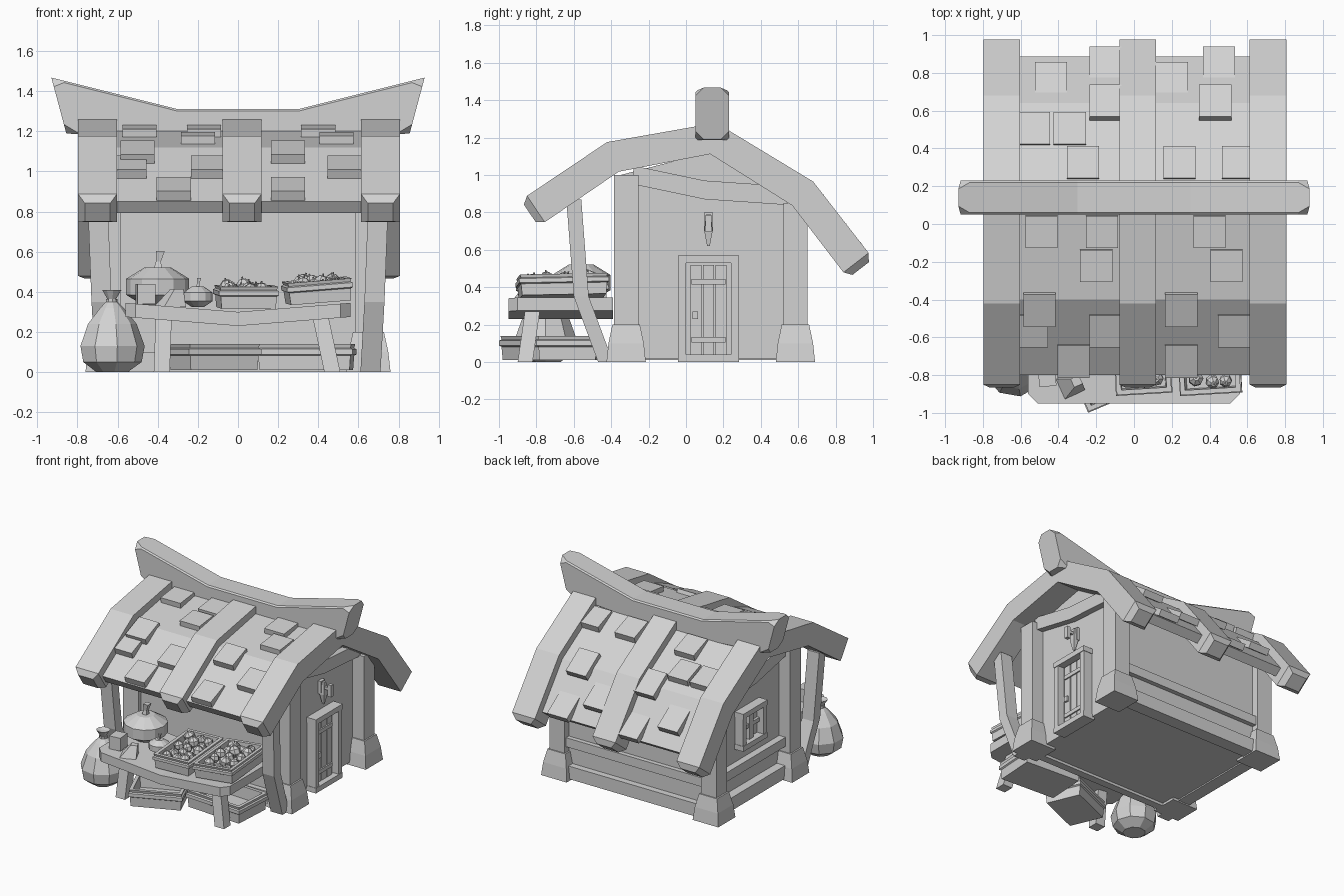
import bpy, bmesh, math, random
from mathutils import Vector

cube = bpy.data.objects.get("Cube")
if cube:
    bpy.data.objects.remove(cube, do_unlink=True)
random.seed(4)

grey = bpy.data.materials.new("plain_grey")
grey.use_nodes = True
tone = (.65, .65, .65, 1)
grey.diffuse_color = tone
grey.node_tree.nodes["Principled BSDF"].inputs["Base Color"].default_value = tone

ORIGIN = (0, 0, 0)
SIDES = (-1, 1)
CORNERS = ((-.5, -.5), (.5, -.5), (.5, .5), (-.5, .5))


def loft(name, sections, location=ORIGIN, rotation=ORIGIN):
    """Skin matching point loops and cap both ends."""
    bm = bmesh.new()
    loops = [[bm.verts.new(point) for point in section] for section in sections]
    for lower, upper in zip(loops, loops[1:]):
        for i in range(len(lower)):
            bm.faces.new((lower[i - 1], lower[i], upper[i], upper[i - 1]))
    bm.faces.new(loops[0])
    bm.faces.new(loops[-1])
    bmesh.ops.recalc_face_normals(bm, faces=bm.faces)
    mesh = bpy.data.meshes.new(name)
    bm.to_mesh(mesh)
    bm.free()
    mesh.materials.append(grey)
    part = bpy.data.objects.new(name, mesh)
    part.location, part.rotation_euler = location, rotation
    bpy.context.collection.objects.link(part)
    return part


def beam(name, path, width, depth, axis="z", taper=None, location=ORIGIN, rotation=ORIGIN):
    """Rectangular bar whose sections stay square to one axis."""
    u, v = [i for i, letter in enumerate("xyz") if letter != axis]
    sections = []
    for centre, scale in zip(path, taper or [1] * len(path)):
        section = []
        for a, b in CORNERS:
            point = list(centre)
            point[u] += a * width * scale
            point[v] += b * depth * scale
            section.append(point)
        sections.append(section)
    return loft(name, sections, location, rotation)


def box(name, centre, size, rotation=ORIGIN):
    width, depth, height = size
    ends = [(0, 0, side * height / 2) for side in SIDES]
    return beam(name, ends, width, depth, location=centre, rotation=rotation)


def lathe(name, profile, sides, location=ORIGIN, rotation=ORIGIN):
    angles = [math.tau * i / sides for i in range(sides)]
    return loft(name, [[(r * math.cos(a), r * math.sin(a), z) for a in angles] for r, z in profile],
                location, rotation)


def ball(name, radius, height, sides, location, rotation=ORIGIN):
    """Faceted globe standing on its location."""
    turns = [math.pi * (i + .5) / 4 for i in range(4)]
    profile = [(radius * math.sin(t), height * (1 - math.cos(t)) / 2) for t in turns]
    return lathe(name, profile, sides, location, rotation)


def frame(name, x, y, z, width, height, bar, depth):
    """Four bars standing on a side wall."""
    for side in SIDES:
        box(name + "_jamb", (x, y + side * width / 2, z), (depth, bar, height + bar))
        box(name + "_rail", (x, y, z + side * height / 2), (depth * 1.1, width + bar * 1.2, bar))


# House body
gable = [(-.35, .02), (.6, .02), (.6, .82), (.15, 1.13), (-.35, 1)]
loft("house_walls", [[(side * .62, y, z) for y, z in gable] for side in SIDES])

# Corner posts, stone feet and gable bands
for side in SIDES:
    x = side * .65
    for y, top in ((-.32, 1), (.585, .85)):
        beam("corner_post", [(x, y, .1), (x, y, top)], .13, .13)
        beam("post_foot", [(x, y, 0), (x, y, .1), (x, y, .2)], .22, .21, taper=(1, .9, .7))
    beam("gable_band", [(x, -.28, 1), (x, .1, .92), (x, .54, .89)], .05, .1, "y")

# Sills and rails along the walls
for z, depth in ((.06, .1), (.28, .07)):
    box("back_beam", (0, .6, z), (1.2, depth, depth))
    box("side_beam", (-.64, .13, z), (depth, .9, depth))
box("front_sill", (0, -.36, .05), (1.2, .06, .1))

# Roof profile, from front eave over the ridge to back eave
roof = [Vector((0, y, z)) for y, z in ((-.8, .85), (-.4, 1.12), (.15, 1.22), (.64, .92), (.88, .61))]


def roof_slab(name, x, width, above, below, front, back, tips):
    """Strip of roof that follows the profile, with narrowed tips."""
    first, last = (roof[0] - roof[1]).normalized(), (roof[-1] - roof[-2]).normalized()
    path = [roof[0] + first * (front + .04), roof[0] + first * front, *roof[1:-1],
            roof[-1] + last * back, roof[-1] + last * (back + .04)]
    sections = []
    for i, point in enumerate(path):
        along = path[min(i + 1, len(path) - 1)] - path[max(i - 1, 0)]
        normal = Vector((0, -along.z, along.y)).normalized()
        squeeze = tips if point in (path[0], path[-1]) else 1
        middle, half = (above - below) / 2, (above + below) / 2 * squeeze
        sections.append([Vector((x + a * width * squeeze, 0, 0)) + point + normal * (middle + b * half * 2)
                         for a, b in CORNERS])
    loft(name, sections)


roof_slab("roof_sheet", 0, 1.3, 0, .07, -.04, -.03, 1)
for x in (-.7, .02, .71):
    roof_slab("roof_rib", x, .195, .06, .11, .02, .08, .65)

# Raised tiles, listed by row, each lifting at its lower edge
rows = {.84: (-.15, .45), .76: (-.44, .2), .64: (-.15, .43), .5: (-.34, -.53), .32: (-.27, .24, .55),
        -.04: (-.49, -.17, .4), -.22: (-.2, .49), -.45: (-.5, .25), -.56: (-.54, -.15, .53),
        -.72: (-.32, .25)}
for y, places in rows.items():
    a, b = next(pair for pair in zip(roof, roof[1:]) if y <= pair[1].y)
    slope = math.atan2(b.z - a.z, b.y - a.y)
    z = a.z + (y - a.y) * math.tan(slope)
    pitch = slope * .65
    for x in places:
        box("roof_tile", (x, y, z + .01), (.17, .17 / math.cos(pitch), .05), (pitch, 0, 0))

# Ridge beam, rising towards both chamfered ends
stations = []
for x in (-.93, -.87, -.3, .3, .87, .93):
    rise = (abs(x) - .3) / 4
    top, bottom = 1.31 + rise, 1.15 + rise / 4
    cut = .045 if abs(x) > .9 else .01
    loop = []
    for a, b in CORNERS:
        corner = [(a * .18, cut), (a * (.18 - cut * 2), 0)]
        for y, drop in corner if a * b > 0 else corner[::-1]:
            z = top - drop if b > 0 else bottom + drop
            loop.append((x * (.92 + .08 * (z - bottom) / (top - bottom)), y + .14, z))
    stations.append(loop)
loft("ridge_beam", stations)

# Leaning awning posts
for side in SIDES:
    beam("awning_post", [(side * .66, -.43, 0), (side * .68, -.56, .35), (side * .7, -.6, .87)], .1, .08)

# Door with frame, planks, hinges and handle
door = .12
frame("door_frame", .65, door, .285, .28, .53, .04, .09)
box("door_leaf", (.62, door, .28), (.04, .26, .52))
for step in (-1, 0, 1):
    box("door_plank", (.64, door + step * .067, .28), (.03, .06, .48))
for z in (.12, .43):
    box("door_hinge", (.65, door, z), (.03, .18, .03))
box("door_handle", (.65, .05, .25), (.04, .03, .04))

# Hanging ornament above the door
box("ornament_plate", (.63, door, .75), (.03, .05, .1))
box("ornament_arm", (.67, door, .75), (.1, .02, .02))
box("ornament_hook", (.71, door, .74), (.03, .03, .09))
beam("ornament_drop", [(.65, door, .62), (.65, door, .7), (.65, door, .79)], .04, .045, taper=(.3, 1, .6))

# Side window
pane = Vector((-.62, .14, .56))
frame("window_frame", -.65, pane.y, pane.z, .25, .25, .04, .08)
box("window_pane", pane, (.03, .25, .25))
box("window_mullion", pane, (.08, .05, .25))
box("window_crossbar", pane, (.07, .25, .03))

# Sagging table on two splayed legs
slices = []
for x in (-.56, -.51, -.28, 0, .28, .51, .56):
    front = -.95 if abs(x) < .55 else -.9
    slices.append([(x, y, .265 + b * .07 + .08 * abs(x))
                   for y, b in ((front, -.5), (-.39, -.5), (-.39, .5), (front, .5))])
loft("table_top", slices)
for foot, head in ((-.38, -.37), (.47, .41)):
    beam("table_leg", [(foot, -.86, 0), (head, -.82, .28)], .08, .08)


def crate(name, width, depth, height, location, rotation):
    """Open tray with a raised band and hollow inside."""
    steps = ((0, 0), (.01, .55), (.03, .6), (.03, .8), (.01, .85), (.02, 1), (-.03, 1), (-.04, .3))
    sections = [[(a * (width + grow), b * (depth + grow), height * up) for a, b in CORNERS]
                for grow, up in steps]
    return loft(name, sections, location, rotation)


# Crates on the ground
crate("floor_crate_left", .36, .26, .13, (-.12, -.79, .01), (0, 0, .4))
crate("floor_crate_right", .45, .3, .13, (.34, -.62, .01), (0, 0, -.06))

# Fruit crates on the table
for x, z, width, lean in ((.04, .32, .27, 0), (.4, .35, .3, -.08)):
    tray = crate("table_crate", width, .45, .11, (x, -.66, z), (.02, lean, .06))
    turn = tray.rotation_euler.to_matrix()
    for column in (-1, 0, 1):
        for row in (-2, -1, 0, 1, 2):
            spot = Vector((column * width * .27, row * .08, random.uniform(.04, .06)))
            size = random.uniform(.07, .09)
            tilt = (random.uniform(-.4, .4), random.uniform(-.4, .4), 0)
            place = tray.location + turn @ spot
            ball("fruit", size / 2, size, 7, place, tilt)
            lathe("fruit_stem", [(.006, size * .9), (.004, size * 1.1)], 4, place, tilt)

# Pumpkins with bent stems
for x, y, radius, height in ((-.4, -.56, .17, .21), (-.2, -.68, .08, .11)):
    base = Vector((x, y, .32))
    ball("pumpkin", radius, height, 12, base)
    stem = [base + Vector((bend * radius, 0, up * height)) for bend, up in ((0, .9), (.02, 1.1), (.08, 1.35))]
    beam("pumpkin_stem", stem, radius / 4, radius / 4, taper=(1, .6, 1))

# Loose block and wedge on the table
box("loose_block", (-.46, -.81, .39), (.09, .1, .1), (0, 0, .1))
beam("loose_wedge", [ORIGIN, (.04, 0, .09)], .12, .12, taper=(1, .4),
     location=(-.34, -.85, .325), rotation=(0, 0, .45))

# Tied sack
sack = (-.63, -.75, 0)
lathe("sack", [(.08, 0), (.15, .05), (.165, .13), (.125, .24), (.06, .32), (.02, .36), (.05, .41), (.02, .4)],
      9, sack)
lathe("sack_tie", [(.03, .345), (.03, .365)], 9, sack)
